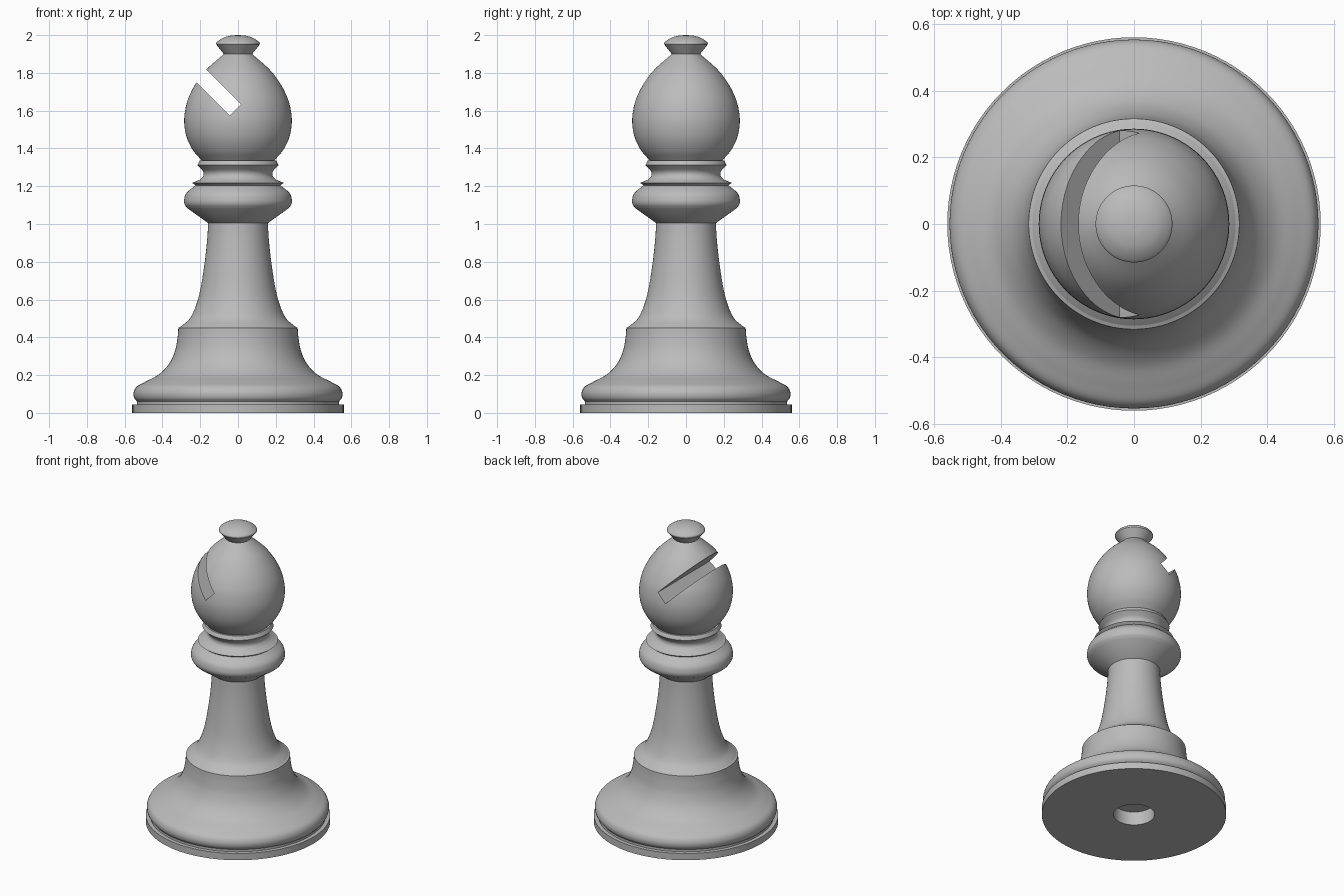
import bpy, bmesh, math
from mathutils import Vector

if "Cube" in bpy.data.objects:
    bpy.data.objects.remove(bpy.data.objects["Cube"])

SEGMENTS = 96

grey = bpy.data.materials.new("plain_grey")
grey.use_nodes = True
grey.diffuse_color = (0.5, 0.5, 0.5, 1)
grey.node_tree.nodes["Principled BSDF"].inputs["Base Color"].default_value = (0.5, 0.5, 0.5, 1)


def smooth_curve(points, steps=6):
    """Curve that passes through every given point."""
    p = [Vector(q) for q in points]
    p = [2 * p[0] - p[1]] + p + [2 * p[-1] - p[-2]]
    out = []
    for a, b, c, d in zip(p, p[1:], p[2:], p[3:]):
        for i in range(steps):
            t = i / steps
            out.append(0.5 * (2 * b + (c - a) * t + (2 * a - 5 * b + 4 * c - d) * t ** 2
                              + (3 * b - a - 3 * c + d) * t ** 3))
    return out + [p[-2]]


def turned(name, *sections):
    """Lathe a part: two-point sections are straight, longer ones are curved."""
    profile = []
    for s in sections:
        for q in (smooth_curve(s) if len(s) > 2 else [Vector(q) for q in s]):
            if not profile or (q - profile[-1]).length > 1e-5:
                profile.append(q)
    bm = bmesh.new()
    verts = [bm.verts.new((max(r, 0), 0, z)) for r, z in profile]
    edges = [bm.edges.new(pair) for pair in zip(verts, verts[1:])]
    bmesh.ops.spin(bm, geom=verts + edges, cent=(0, 0, 0), axis=(0, 0, 1),
                   angle=math.tau, steps=SEGMENTS, use_merge=True)
    bmesh.ops.remove_doubles(bm, verts=bm.verts, dist=1e-5)
    bmesh.ops.recalc_face_normals(bm, faces=bm.faces)
    # Outward-facing skin, also on parts left open where they join
    if sum(f.normal.dot(Vector((f.calc_center_median().x, f.calc_center_median().y, 0)))
           * f.calc_area() for f in bm.faces) < 0:
        bmesh.ops.reverse_faces(bm, faces=bm.faces)
    mesh = bpy.data.meshes.new(name)
    bm.to_mesh(mesh)
    bm.free()
    obj = bpy.data.objects.new(name, mesh)
    bpy.context.collection.objects.link(obj)
    mesh.materials.append(grey)
    return obj


def select(obj):
    bpy.ops.object.select_all(action='DESELECT')
    obj.select_set(True)
    bpy.context.view_layer.objects.active = obj


# Plinth with a round recess underneath
plinth = turned("plinth", [(0, 0.09), (0.125, 0.09)], [(0.125, 0.09), (0.125, 0)],
                [(0.125, 0), (0.56, 0)], [(0.56, 0), (0.56, 0.045)],
                [(0.56, 0.045), (0.535, 0.045)])

# Flared base with a rounded rim and a step on top
base = turned("base", [(0.535, 0.045), (0.535, 0.06)],
              [(0.535, 0.06), (0.55, 0.08), (0.552, 0.11), (0.535, 0.14), (0.487, 0.167),
               (0.42, 0.203), (0.365, 0.26), (0.333, 0.33), (0.32, 0.4), (0.316, 0.45)],
              [(0.316, 0.45), (0.305, 0.455)])

# Tapered stem
stem = turned("stem", [(0.305, 0.455), (0.255, 0.5), (0.222, 0.57), (0.198, 0.66),
                       (0.176, 0.8), (0.163, 0.92), (0.158, 1.005)])

# Collar: bulge, thin disc, groove and ring
collar = turned("collar", [(0.158, 1.005), (0.27, 1.085)],
                [(0.27, 1.085), (0.283, 1.105), (0.285, 1.13), (0.272, 1.165), (0.225, 1.205)],
                [(0.225, 1.205), (0.243, 1.218)], [(0.243, 1.218), (0.2, 1.235)],
                [(0.2, 1.235), (0.184, 1.255), (0.186, 1.28), (0.215, 1.312)],
                [(0.215, 1.312), (0.203, 1.336)], [(0.203, 1.336), (0.19, 1.336)])

# Egg-shaped head
head = turned("head", [(0, 1.336), (0.192, 1.336)],
              [(0.192, 1.336), (0.238, 1.39), (0.272, 1.46), (0.285, 1.545), (0.274, 1.63),
               (0.25, 1.695), (0.216, 1.755), (0.165, 1.82), (0.075, 1.9)],
              [(0.075, 1.9), (0, 1.9)])

# Slanted slot sawn into the right side of the head
bpy.ops.mesh.primitive_cube_add(size=1)
cutter = bpy.context.object
cutter.name = "slot_cutter"
cutter.scale = (0.5, 1, 0.084)
cutter.rotation_euler = (0, math.radians(45), 0)
cutter.location = Vector((-0.014, 0, 1.605)) + Vector((-1, 0, 1)).normalized() * 0.25
cutter.hide_render = True
select(head)
cut = head.modifiers.new("slot", 'BOOLEAN')
cut.operation = 'DIFFERENCE'
cut.solver = 'EXACT'
cut.object = cutter
bpy.ops.object.modifier_apply(modifier=cut.name)
bpy.data.objects.remove(cutter)

# Button finial
finial = turned("finial", [(0.075, 1.9), (0.115, 1.95)],
                [(0.115, 1.95), (0.112, 1.963), (0.08, 1.985), (0.04, 1.997), (0, 2)])

for part in (plinth, base, stem, collar, head, finial):
    select(part)
    bpy.ops.object.shade_smooth_by_angle(angle=math.radians(30))
